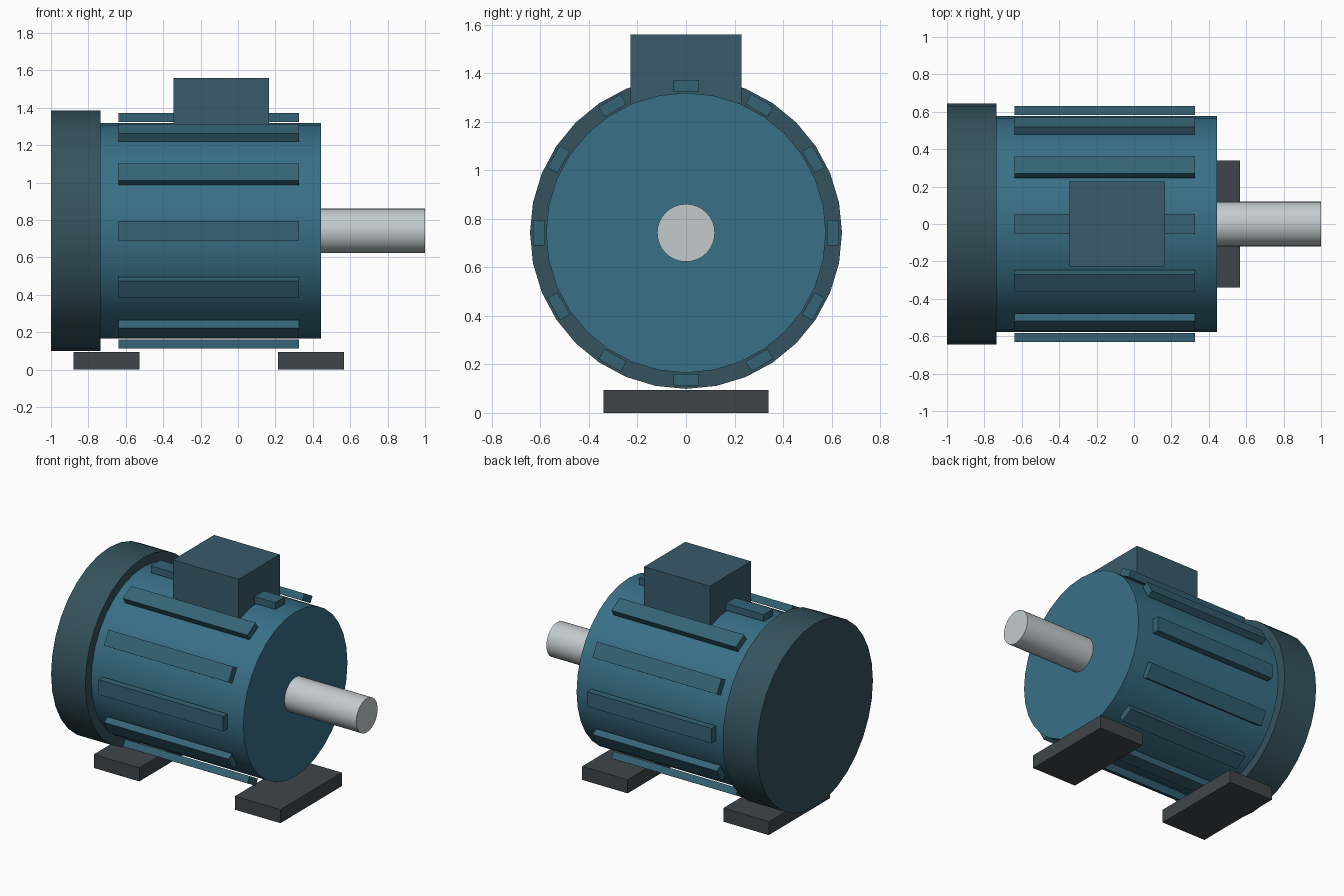
import bpy
from math import pi, radians, sin, cos

if "Cube" in bpy.data.objects:
    bpy.data.objects.remove(bpy.data.objects["Cube"])

AXIS_Z = 0.742


def material(name, rgb):
    m = bpy.data.materials.new(name)
    m.diffuse_color = (*rgb, 1)
    m.use_nodes = True
    m.node_tree.nodes["Principled BSDF"].inputs["Base Color"].default_value = m.diffuse_color
    return m


BLUE = material("blue_paint", (0.04, 0.16, 0.24))
FIN = material("fin_paint", (0.035, 0.125, 0.18))
COVER = material("cover_paint", (0.035, 0.085, 0.11))
BOX = material("box_paint", (0.04, 0.105, 0.145))
DARK = material("dark_feet", (0.05, 0.06, 0.068))
STEEL = material("steel", (0.55, 0.6, 0.61))


def finish(name, mat):
    o = bpy.context.object
    o.name = name
    o.data.materials.append(mat)
    return o


def drum(name, x0, x1, r, sides, mat):
    """Cylinder lying along x on the motor axis."""
    bpy.ops.mesh.primitive_cylinder_add(
        vertices=sides, radius=r, depth=x1 - x0,
        location=((x0 + x1) / 2, 0, AXIS_Z), rotation=(0, pi / 2, 0))
    bpy.ops.object.shade_smooth_by_angle(angle=radians(30))
    return finish(name, mat)


def block(name, centre, size, mat, roll=0):
    bpy.ops.mesh.primitive_cube_add(size=1, location=centre, rotation=(roll, 0, 0))
    o = finish(name, mat)
    o.scale = size
    return o


# Housing, rear fan cover and output shaft
drum("motor_body", -0.74, 0.445, 0.577, 32, BLUE)
drum("fan_cover", -1.0, -0.735, 0.643, 32, COVER)
drum("shaft", 0.43, 1.0, 0.119, 32, STEEL)

# Twelve cooling fins around the housing
for i in range(12):
    a = i * pi / 6
    r = 0.606
    block(f"cooling_fin_{i + 1}", (-0.157, -r * sin(a), AXIS_Z + r * cos(a)),
          (0.966, 0.105, 0.048), FIN, a)

# Terminal box on top
block("terminal_box", (-0.09, 0, 1.39), (0.51, 0.456, 0.34), BOX)

# Mounting feet
for name, x in (("rear_foot", -0.704), ("front_foot", 0.391)):
    block(name, (x, 0, 0.0475), (0.353, 0.68, 0.095), DARK)
